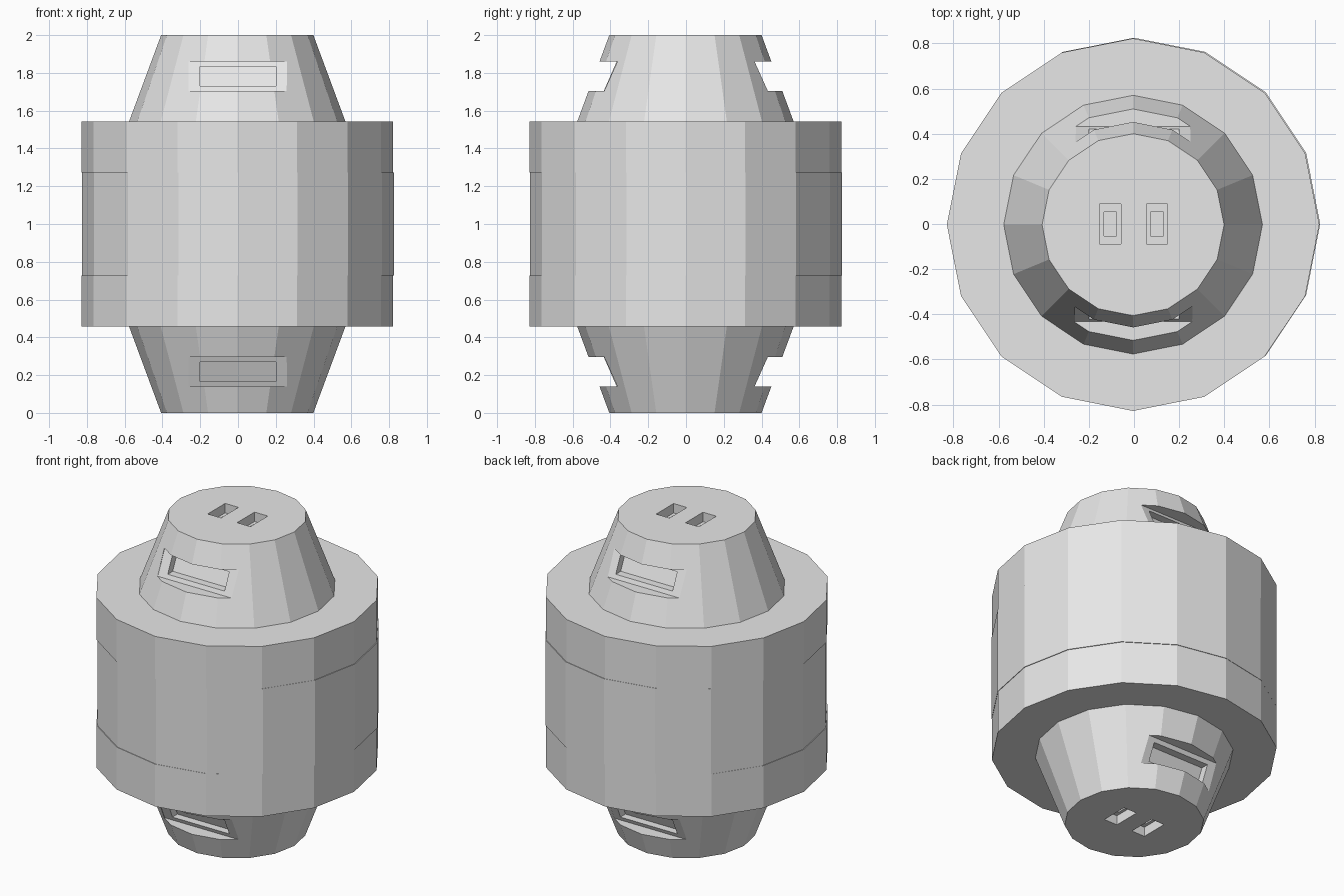
import bpy, bmesh, math

cube = bpy.data.objects.get("Cube")
if cube:
    bpy.data.objects.remove(cube, do_unlink=True)

SIDES = 16
MID = 1.0          # mirror height
R = 0.825          # drum radius
BAND = 0.272       # half height of the middle band

grey = bpy.data.materials.new("light grey")
grey.use_nodes = True
colour = (0.8, 0.8, 0.8, 1)
grey.diffuse_color = colour
grey.node_tree.nodes["Principled BSDF"].inputs["Base Color"].default_value = colour


def make_object(name, bm):
    bmesh.ops.recalc_face_normals(bm, faces=bm.faces[:])
    mesh = bpy.data.meshes.new(name)
    bm.to_mesh(mesh)
    bm.free()
    mesh.materials.append(grey)
    obj = bpy.data.objects.new(name, mesh)
    bpy.context.collection.objects.link(obj)
    return obj


def lathe(name, profile, dx=0, dy=0):
    """Closed solid of revolution from (radius, height) points."""
    bm = bmesh.new()
    rings = []
    for r, z in profile:
        angles = [math.tau * i / SIDES for i in range(SIDES)]
        rings.append([bm.verts.new((r * math.cos(a) + dx, r * math.sin(a) + dy, z))
                      for a in angles])
    for a, b in zip(rings, rings[1:]):
        for i in range(SIDES):
            j = (i + 1) % SIDES
            bm.faces.new((a[i], a[j], b[j], b[i]))
    bm.faces.new(rings[0])
    bm.faces.new(rings[-1])
    return make_object(name, bm)


def prism(half_width, outline):
    """Cutter: a (y, z) outline extruded along x."""
    bm = bmesh.new()
    a, b = [[bm.verts.new((x, y, z)) for y, z in outline]
            for x in (-half_width, half_width)]
    bm.faces.new(a)
    bm.faces.new(b)
    for i in range(len(a)):
        j = (i + 1) % len(a)
        bm.faces.new((a[i], a[j], b[j], b[i]))
    return make_object("cutter", bm)


def cut(target, cutter):
    cutter.hide_render = True
    mod = target.modifiers.new("cut", "BOOLEAN")
    mod.operation = "DIFFERENCE"
    mod.solver = "EXACT"
    mod.object = cutter
    bpy.context.view_layer.update()
    result = bpy.data.meshes.new_from_object(
        target.evaluated_get(bpy.context.evaluated_depsgraph_get()))
    target.modifiers.clear()
    target.data = result
    bpy.data.objects.remove(cutter, do_unlink=True)


def floor_y(z):
    """Depth of the sloping floor of the side slots."""
    return 0.363 + (1.86 - z) * 0.45


for name, s in (("upper_cap", 1), ("lower_cap", -1)):
    def flip(z):
        return MID + s * (z - MID)

    # Half drum with a tapered neck
    cap = lathe(name, [(R, flip(MID + BAND)), (R, flip(1.542)),
                       (0.573, flip(1.542)), (0.403, flip(2))], -0.004, -0.003)

    # Front and back slots, each with a deeper inner groove
    for side in (-1, 1):
        for half, low, high, depth in ((0.262, 1.705, 1.86, 0), (0.2, 1.73, 1.835, 0.05)):
            cut(cap, prism(half, [(side * (floor_y(low) - depth), flip(low)),
                                  (side * 0.7, flip(low)),
                                  (side * 0.7, flip(high)),
                                  (side * (floor_y(high) - depth), flip(high))]))

    # Two stepped sockets in the end face
    for x in (-0.105, 0.102):
        for half, length, depth in ((0.047, 0.088, 0.06), (0.028, 0.053, 0.1)):
            cutter = prism(half, [(-length, flip(2 - depth)), (length, flip(2 - depth)),
                                  (length, flip(2.1)), (-length, flip(2.1))])
            cutter.location.x = x
            cut(cap, cutter)

# Central band of the drum
lathe("middle_band", [(R, MID - BAND), (R, MID + BAND)])
